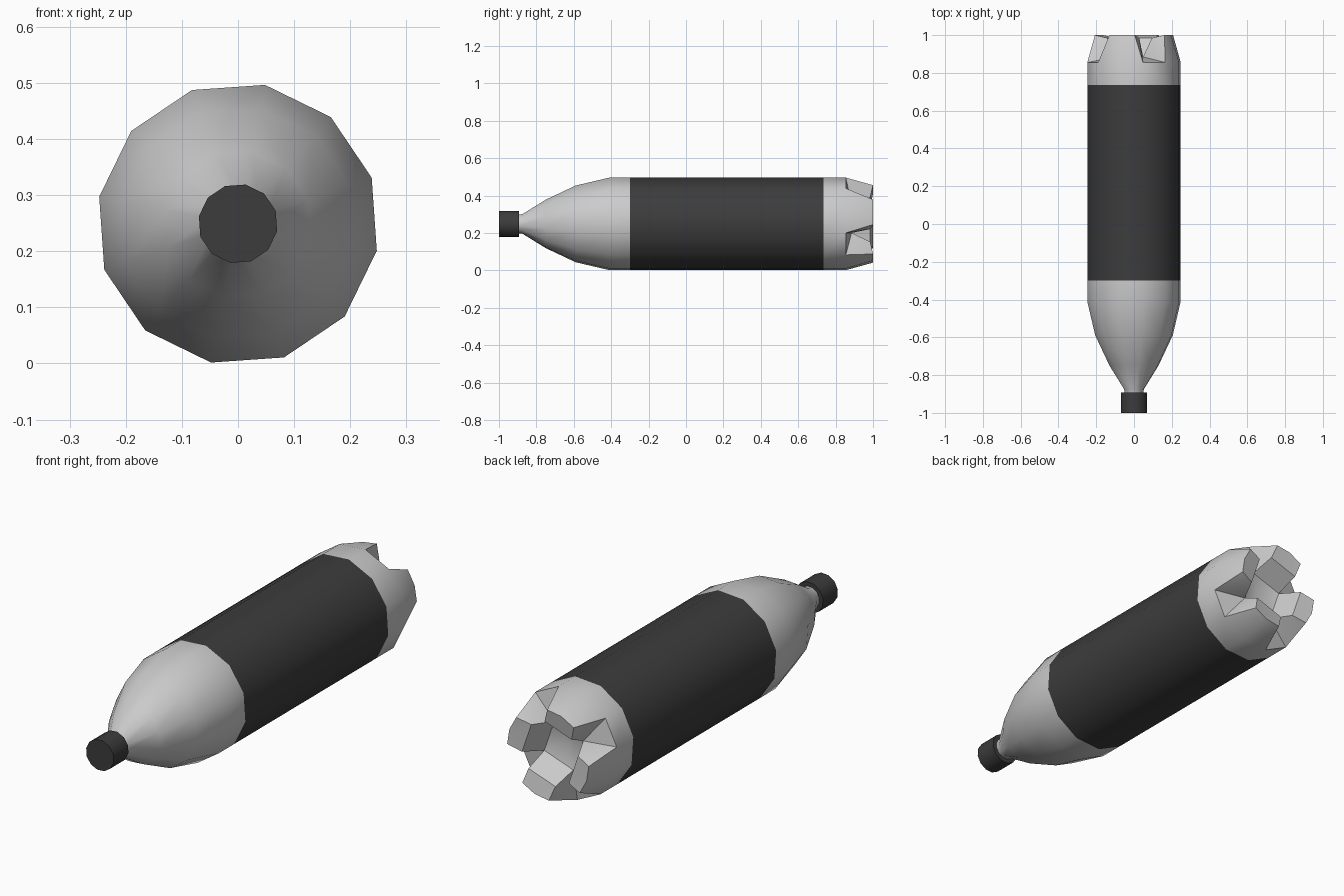
import bpy, bmesh
from math import sin, cos, radians

cube = bpy.data.objects.get("Cube")
if cube:
    bpy.data.objects.remove(cube)

SIDES, TURN, AXIS_Z = 12, 19, 0.249


def material(name, value):
    mat = bpy.data.materials.new(name)
    mat.use_nodes = True
    color = (value, value, value, 1)
    mat.diffuse_color = color
    mat.node_tree.nodes["Principled BSDF"].inputs["Base Color"].default_value = color
    return mat


light = material("pale grey plastic", 0.6)
dark = material("charcoal", 0.045)


def point(bm, angle, radius, y):
    a = radians(TURN + angle)
    return bm.verts.new((radius * cos(a), y, AXIS_Z + radius * sin(a)))


def lathe(bm, profile):
    """Rings of vertices around the y axis, joined by quads."""
    rings = [[point(bm, 360 * k / SIDES, r, y) for k in range(SIDES)] for y, r in profile]
    for a, b in zip(rings, rings[1:]):
        for k in range(SIDES):
            n = (k + 1) % SIDES
            bm.faces.new((a[k], a[n], b[n], b[k]))
    return rings


def finish(bm, name, mats):
    bmesh.ops.recalc_face_normals(bm, faces=bm.faces)
    mesh = bpy.data.meshes.new(name)
    bm.to_mesh(mesh)
    bm.free()
    for mat in mats:
        mesh.materials.append(mat)
    obj = bpy.data.objects.new(name, mesh)
    bpy.context.collection.objects.link(obj)
    bpy.ops.object.select_all(action="DESELECT")
    bpy.context.view_layer.objects.active = obj
    obj.select_set(True)
    bpy.ops.object.shade_smooth_by_angle(angle=radians(34))
    return obj


# Bottle wall: neck, shoulder, label band and lower wall
bm = bmesh.new()
rings = lathe(bm, [(-0.91, 0.05), (-0.875, 0.053), (-0.75, 0.132), (-0.59, 0.209),
                   (-0.41, 0.252), (-0.3, 0.252), (0.735, 0.252), (0.855, 0.252)])
bm.faces.new(rings[0])
for face in bm.faces:
    if -0.3 < face.calc_center_median().y < 0.735:
        face.material_index = 1

# Base: four feet with V-shaped valleys between them and a dished centre
rim = rings[-1]
valleys = [point(bm, 90 * j + 45, 0.11, 0.885) for j in range(4)]
dish = point(bm, 0, 0, 0.85)
for j in range(4):
    mid = 90 * j
    left, centre, right = (rim[(3 * j + k) % SIDES] for k in (-1, 0, 1))
    tip_l, tip_c, tip_r = (point(bm, mid + a, 0.207, 1.0) for a in (-20, 0, 20))
    in_l, in_r = (point(bm, mid + a, 0.145, 0.985) for a in (-30, 30))
    before, after = valleys[j - 1], valleys[j]
    bm.faces.new((left, centre, tip_c, tip_l))
    bm.faces.new((centre, right, tip_r, tip_c))
    bm.faces.new((tip_l, tip_c, in_l))
    bm.faces.new((tip_c, in_r, in_l))
    bm.faces.new((tip_c, tip_r, in_r))
    for edge, tip, inner, valley in ((left, tip_l, in_l, before), (right, tip_r, in_r, after)):
        bm.faces.new((edge, tip, inner))
        bm.faces.new((edge, inner, valley))
    bm.faces.new((in_l, in_r, after, before))
    bm.faces.new((before, after, dish))
    bm.faces.new((right, rim[(3 * j + 2) % SIDES], after))
finish(bm, "bottle", [light, dark])

# Screw cap
bm = bmesh.new()
for ring in lathe(bm, [(-1.0, 0.071), (-0.893, 0.071)]):
    bm.faces.new(ring)
finish(bm, "cap", [dark])
